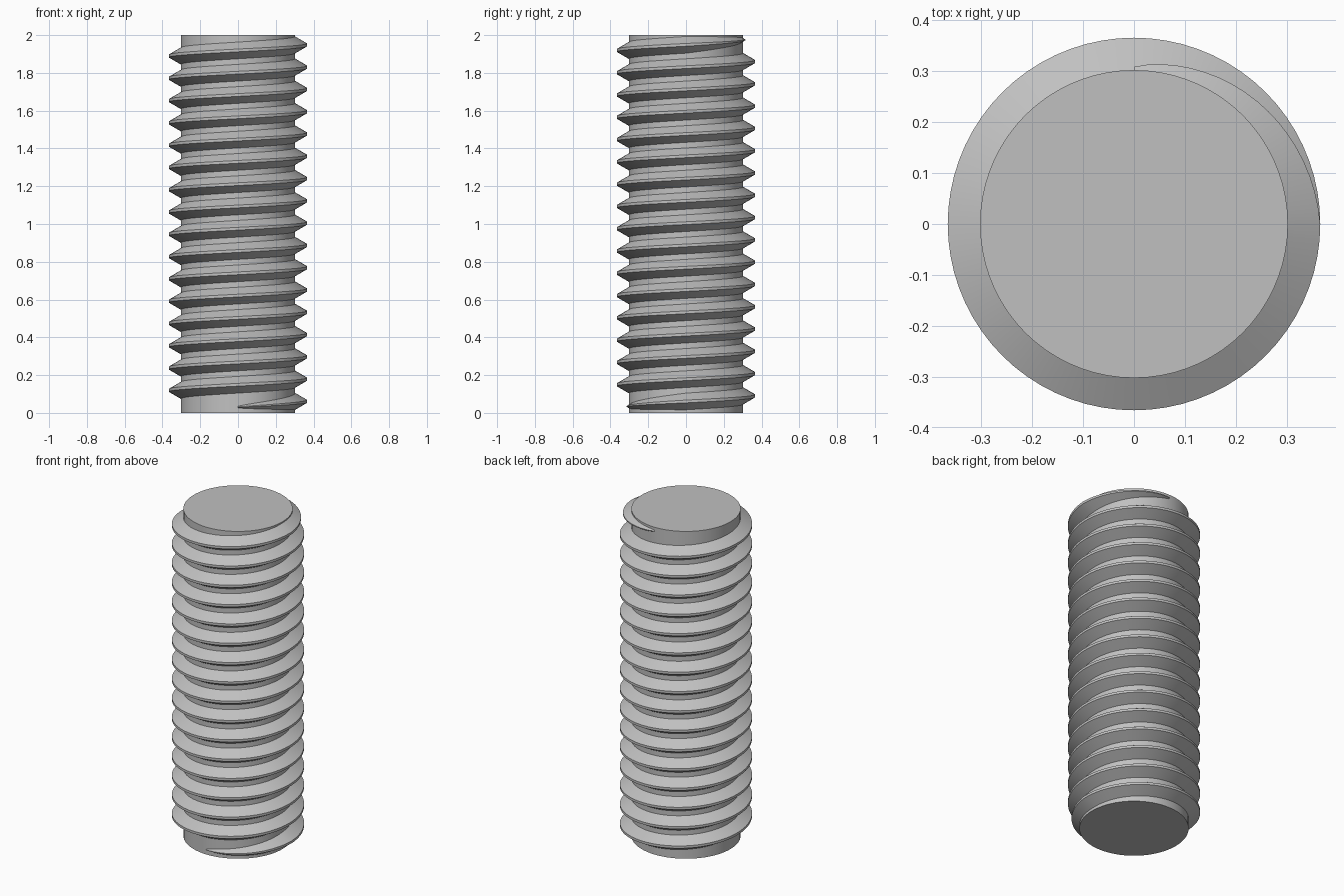
import bpy
import bmesh
from math import cos, sin, pi, radians

if "Cube" in bpy.data.objects:
    bpy.data.objects.remove(bpy.data.objects["Cube"])

LENGTH = 2.0
PITCH = 0.118
ROOT_R, CREST_R = 0.3025, 0.366
STEPS = 72                    # segments per turn
TURNS = 16.5
START_Z = 0.031
SINK = 0.003                  # how far the thread is seated in the core

steel = bpy.data.materials.new("steel grey")
steel.use_nodes = True
GREY = (0.53, 0.53, 0.53, 1)
steel.diffuse_color = GREY
steel.node_tree.nodes["Principled BSDF"].inputs["Base Color"].default_value = GREY


def finish(name, bm):
    bmesh.ops.recalc_face_normals(bm, faces=bm.faces)
    mesh = bpy.data.meshes.new(name)
    bm.to_mesh(mesh)
    bm.free()
    mesh.materials.append(steel)
    obj = bpy.data.objects.new(name, mesh)
    bpy.context.collection.objects.link(obj)
    bpy.ops.object.select_all(action="DESELECT")
    obj.select_set(True)
    bpy.context.view_layer.objects.active = obj
    bpy.ops.object.shade_smooth_by_angle(angle=radians(30))
    return obj


# Plain cylindrical core
bm = bmesh.new()
bmesh.ops.create_cone(bm, cap_ends=True, segments=STEPS, radius1=ROOT_R,
                      radius2=ROOT_R, depth=LENGTH)
bmesh.ops.translate(bm, verts=bm.verts, vec=(0, 0, LENGTH / 2))
finish("rod_core", bm)

# Right-hand thread: trapezoid swept up a helix, run out over a quarter turn
bm = bmesh.new()
crest_half = PITCH / 16
root_half = PITCH * 3 / 8
count = int(TURNS * STEPS)
rings = []
for i in range(count + 1):
    turn = i / STEPS
    angle = 2 * pi * turn - pi / 2
    run = min(1, turn * 4, (TURNS - turn) * 4)
    size = 0.1 + 0.9 * run ** 0.8
    mid = START_Z + PITCH * turn
    base_r = ROOT_R - SINK
    tip_r = ROOT_R + (CREST_R - ROOT_R) * size
    base_half = root_half * size + SINK * 0.577
    tip_half = crest_half * size
    profile = [(base_r, -base_half), (tip_r, -tip_half),
               (tip_r, tip_half), (base_r, base_half)]
    rings.append([bm.verts.new((r * cos(angle), r * sin(angle), mid + h))
                  for r, h in profile])
for a, b in zip(rings, rings[1:]):
    for k in range(4):
        n = (k + 1) % 4
        bm.faces.new((a[k], a[n], b[n], b[k]))
bm.faces.new(rings[0])
bm.faces.new(rings[-1])
finish("screw_thread", bm)
